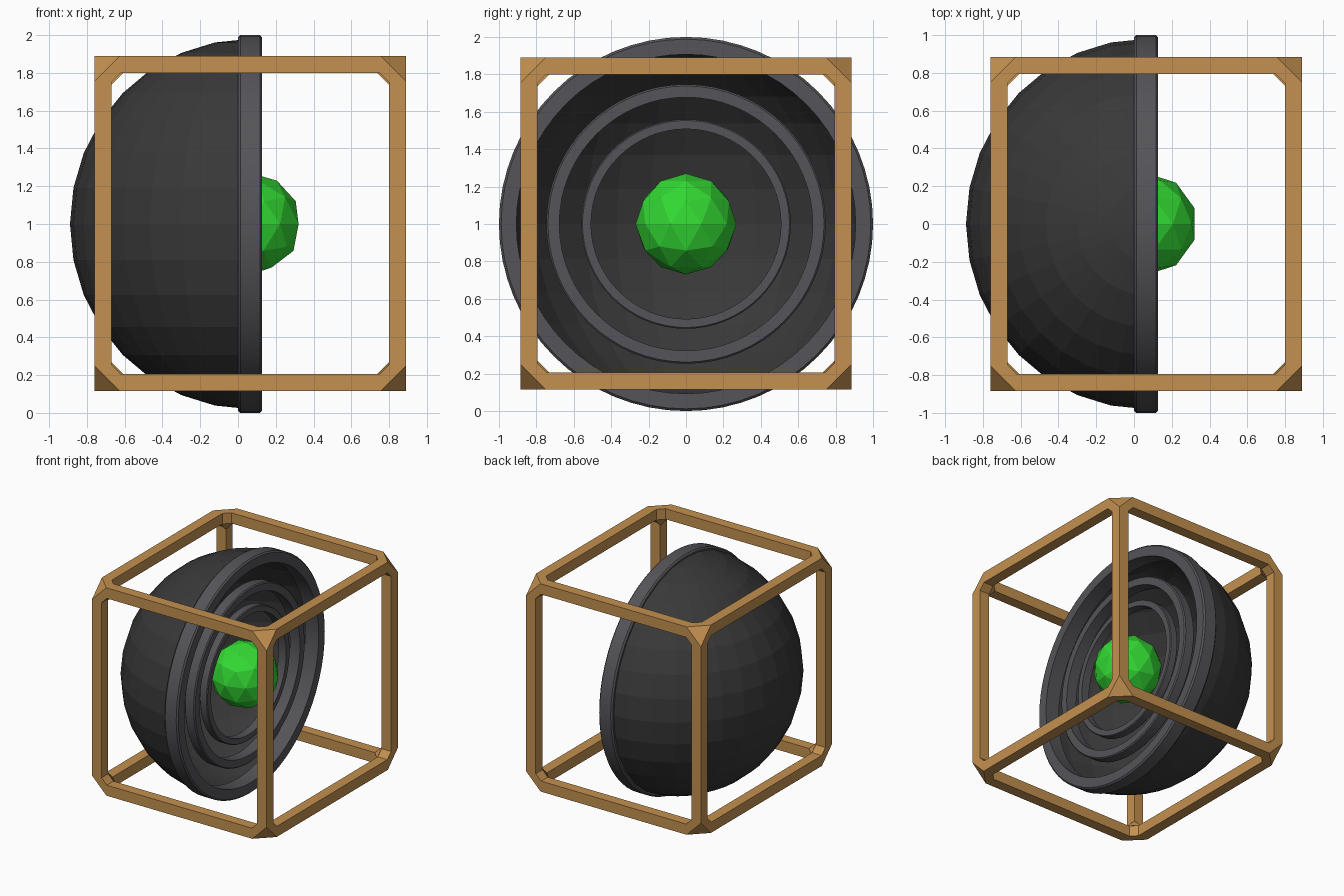
import bpy, bmesh, math
from mathutils import Vector, Matrix

if "Cube" in bpy.data.objects:
    bpy.data.objects.remove(bpy.data.objects["Cube"])

CENTRE = Vector((0.064, 0, 1))


def material(name, rgb):
    m = bpy.data.materials.new(name)
    m.diffuse_color = (*rgb, 1)
    m.use_nodes = True
    m.node_tree.nodes["Principled BSDF"].inputs["Base Color"].default_value = m.diffuse_color
    return m


shell_mat = material("charcoal", (0.04, 0.04, 0.04))
ring_mat = material("grey", (0.09, 0.09, 0.1))
green_mat = material("green", (0.033, 0.7, 0.033))
frame_mat = material("tan", (0.55, 0.28, 0.08))


def add_object(name, bm, mat, loc=CENTRE):
    bmesh.ops.recalc_face_normals(bm, faces=bm.faces)
    me = bpy.data.meshes.new(name)
    bm.to_mesh(me)
    bm.free()
    ob = bpy.data.objects.new(name, me)
    ob.location = loc
    me.materials.append(mat)
    bpy.context.collection.objects.link(ob)
    # open shells: make the normals face away from the centre
    if sum(p.normal.dot(p.center) for p in me.polygons) < 0:
        me.flip_normals()
    return ob


# Half-sphere bowl, open towards +x
bm = bmesh.new()
bmesh.ops.create_uvsphere(bm, u_segments=32, v_segments=16, radius=0.98)
bmesh.ops.bisect_plane(bm, geom=bm.verts[:] + bm.edges[:] + bm.faces[:], dist=1e-4,
                       plane_co=(0, 0, 0), plane_no=(1, 0, 0), clear_outer=True)
bmesh.ops.scale(bm, vec=(0.973, 1, 1), verts=bm.verts)
bowl = add_object("bowl", bm, shell_mat)
sol = bowl.modifiers.new("thickness", 'SOLIDIFY')
sol.thickness = 0.015
sol.offset = -1


# Concentric rings: one profile spun round the x axis, scaled down twice
def ring(name, size, segments=64):
    w, ri, ro, c = 0.064, 0.907, 1.0, 0.012
    profile = [(-w, ri), (-w, ro - c), (-w + c, ro), (w - c, ro), (w, ro - c), (w, ri)]
    bm = bmesh.new()
    loops = []
    for i in range(segments):
        a = 2 * math.pi * i / segments
        loops.append([bm.verts.new((x * size, r * size * math.cos(a), r * size * math.sin(a)))
                      for x, r in profile])
    n = len(profile)
    for i in range(segments):
        p, q = loops[i], loops[(i + 1) % segments]
        for j in range(n):
            bm.faces.new((p[j], p[(j + 1) % n], q[(j + 1) % n], q[j]))
    ob = add_object(name, bm, ring_mat)
    bpy.context.view_layer.objects.active = ob
    ob.select_set(True)
    bpy.ops.object.shade_smooth_by_angle(angle=math.radians(30))
    ob.select_set(False)


for name, size in (("rim", 1.0), ("middle_ring", 0.747), ("inner_ring", 0.56)):
    ring(name, size)

# Faceted green core
bm = bmesh.new()
bmesh.ops.create_icosphere(bm, subdivisions=2, radius=0.27)
add_object("core", bm, green_mat)

# Box frame: cube with cut corners, faces opened up, given bar thickness
BAR, NOTCH = 0.09, 0.05
dims = Vector((1.65, 1.77, 1.775))
bm = bmesh.new()
bmesh.ops.create_cube(bm, size=1, matrix=Matrix.Diagonal((*dims, 1)))
bmesh.ops.bevel(bm, geom=bm.verts[:], offset=0.135, segments=1, affect='VERTICES')
sides = [f for f in bm.faces if len(f.verts) > 3]
bmesh.ops.inset_individual(bm, faces=sides, thickness=BAR, use_even_offset=True)
# tighten the cut corners of each opening
for f in sides:
    normal_axis = max(range(3), key=lambda k: abs(f.normal[k]))
    for v in f.verts:
        gap = {k: dims[k] / 2 - abs(v.co[k]) for k in range(3) if k != normal_axis}
        k = max(gap, key=gap.get)
        v.co[k] = math.copysign(dims[k] / 2 - BAR - NOTCH, v.co[k])
bmesh.ops.delete(bm, geom=sides, context='FACES')
frame = add_object("frame", bm, frame_mat, (0.065, 0, 1.003))
sol = frame.modifiers.new("bar_thickness", 'SOLIDIFY')
sol.thickness = BAR
sol.offset = -1
sol.use_even_offset = True
sol.use_quality_normals = True
